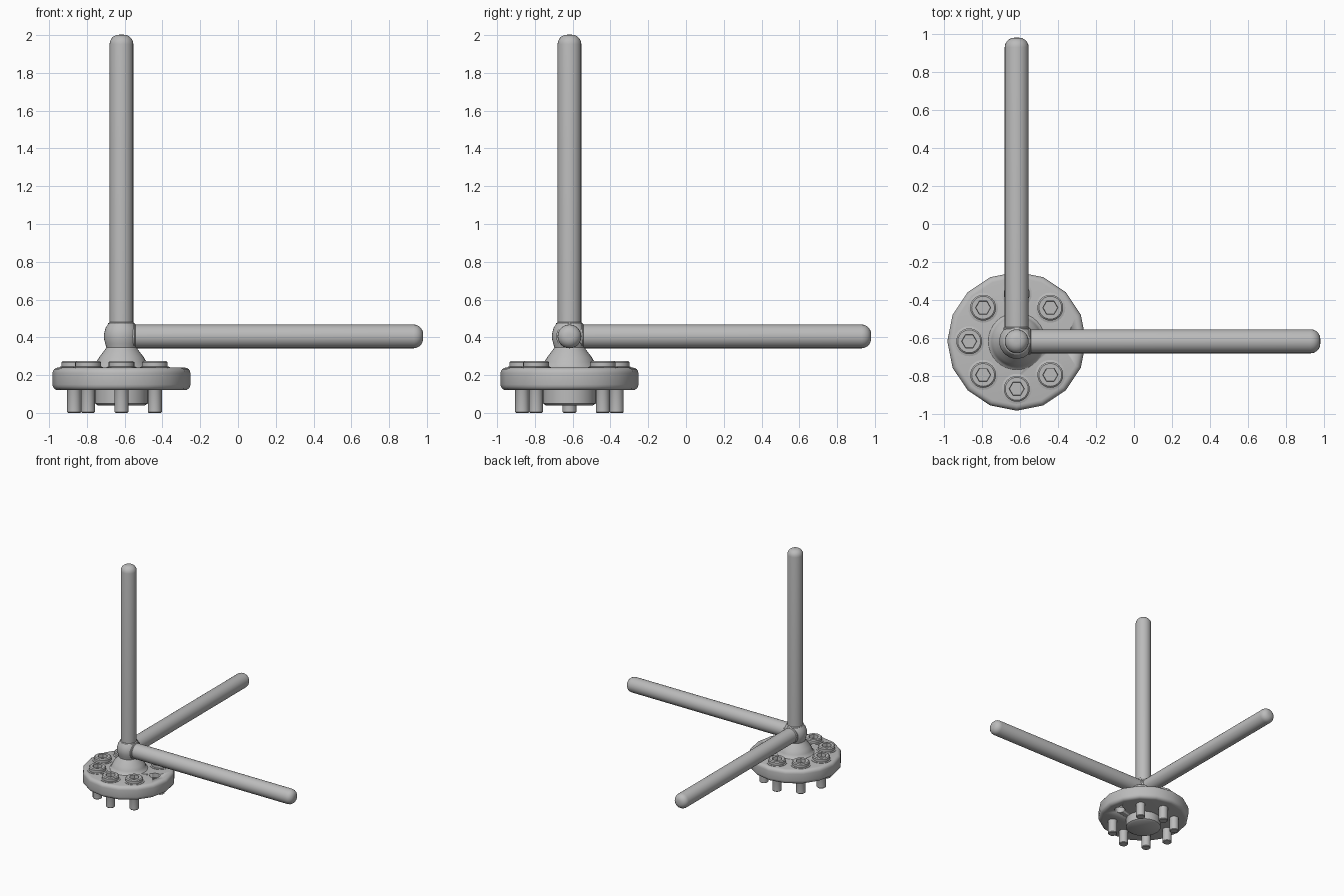
import bpy, bmesh, math
from mathutils import Matrix, Vector

old = bpy.data.objects.get("Cube")
if old:
    bpy.data.objects.remove(old)

AXIS = Vector((-0.617, -0.617, 0))
HUB_Z = 0.405

steel = bpy.data.materials.new("brushed grey")
steel.use_nodes = True
grey = (0.5, 0.5, 0.5, 1)
steel.diffuse_color = grey
steel.node_tree.nodes["Principled BSDF"].inputs["Base Color"].default_value = grey


def lathe(name, profile, sides, place, hex_from=None, angle=35):
    """Spin (radius, height) points round z; rings after hex_from become hexagons."""
    bm = bmesh.new()
    rings = []
    for i, (r, z) in enumerate(profile):
        ring = []
        for k in range(sides):
            a = math.tau * k / sides
            f = 1
            if hex_from is not None and i >= hex_from:
                f = math.cos(math.pi / 6) / math.cos((a + math.pi / 6) % (math.pi / 3) - math.pi / 6)
            ring.append(bm.verts.new((r * f * math.cos(a), r * f * math.sin(a), z)))
        rings.append(ring)
    for a, b in zip(rings, rings[1:]):
        for k in range(sides):
            n = (k + 1) % sides
            bm.faces.new((a[k], a[n], b[n], b[k]))
    bm.faces.new(rings[0][::-1])
    bm.faces.new(rings[-1])
    bmesh.ops.recalc_face_normals(bm, faces=bm.faces)
    mesh = bpy.data.meshes.new(name)
    bm.to_mesh(mesh)
    bm.free()
    mesh.materials.append(steel)
    ob = bpy.data.objects.new(name, mesh)
    bpy.context.collection.objects.link(ob)
    ob.matrix_world = place
    bpy.ops.object.select_all(action="DESELECT")
    ob.select_set(True)
    bpy.context.view_layer.objects.active = ob
    bpy.ops.object.shade_smooth_by_angle(angle=math.radians(angle))
    return ob


def arc(r, z, size, start, steps=4):
    """Quarter round centred on (r, z)."""
    return [(r + size * math.cos(math.radians(start + 90 * i / steps)),
             z + size * math.sin(math.radians(start + 90 * i / steps)))
            for i in range(steps + 1)]


centre = Matrix.Translation(AXIS)

# Flange disc with rounded rim
R, B = 0.365, 0.03
flange = lathe("flange", arc(R - B, 0.12 + B, B, -90) + arc(R - B, 0.24 - B, B, 0), 16, centre)

# Empty bolt hole through the flange
cutter = lathe("hole_cutter", [(0.042, 0.05), (0.042, 0.3)], 24,
               Matrix.Translation(AXIS + Vector((0.25, 0, 0))))
cutter.hide_render = True
cutter.hide_viewport = True
cut = flange.modifiers.new("hole", "BOOLEAN")
cut.operation = "DIFFERENCE"
cut.solver = "EXACT"
cut.object = cutter

# Pilot boss under the flange
lathe("pilot_boss", [(0.125, 0.04), (0.14, 0.05), (0.14, 0.13)], 32, centre)

# Flared neck and rounded hub
lathe("neck_hub", [(0.16, 0.235), (0.14, 0.245), (0.132, 0.27), (0.118, 0.295), (0.095, 0.325),
                   (0.08, 0.345), (0.085, 0.365), (0.092, 0.39), (0.092, 0.42),
                   (0.084, 0.45), (0.068, 0.475)], 32, centre, angle=50)

# Three rods with rounded tips, along z, x and y
LENGTH, RAD, TIP = 1.597, 0.063, 0.05
rod = [(RAD, 0), (RAD, LENGTH - TIP)] + arc(RAD - TIP, LENGTH - TIP, TIP, 0, 5)[1:]
hub = Matrix.Translation(AXIS + Vector((0, 0, HUB_Z)))
collar = [(0.07, 0), (0.07, 0.07), (0.063, 0.075)]
turns = {"upright": Matrix(), "left": Matrix.Rotation(math.pi / 2, 4, "Y"),
         "rear": Matrix.Rotation(-math.pi / 2, 4, "X")}
for side, turn in turns.items():
    lathe(side + "_rod", rod, 24, hub @ turn)
    lathe(side + "_collar", collar, 24, hub @ turn)

# Seven socket-head bolts, leaving the empty hole free
bolt = [(0.032, 0), (0.037, 0.005), (0.037, 0.12), (0.079, 0.238), (0.079, 0.243), (0.068, 0.246),
        (0.068, 0.268), (0.06, 0.275), (0.04, 0.275), (0.038, 0.245)]
for i in range(1, 8):
    a = math.tau * i / 8
    spot = AXIS + Vector((0.25 * math.cos(a), 0.25 * math.sin(a), 0))
    lathe(f"bolt_{i}", bolt, 24, Matrix.Translation(spot) @ Matrix.Rotation(math.pi / 6, 4, "Z"), hex_from=8)
